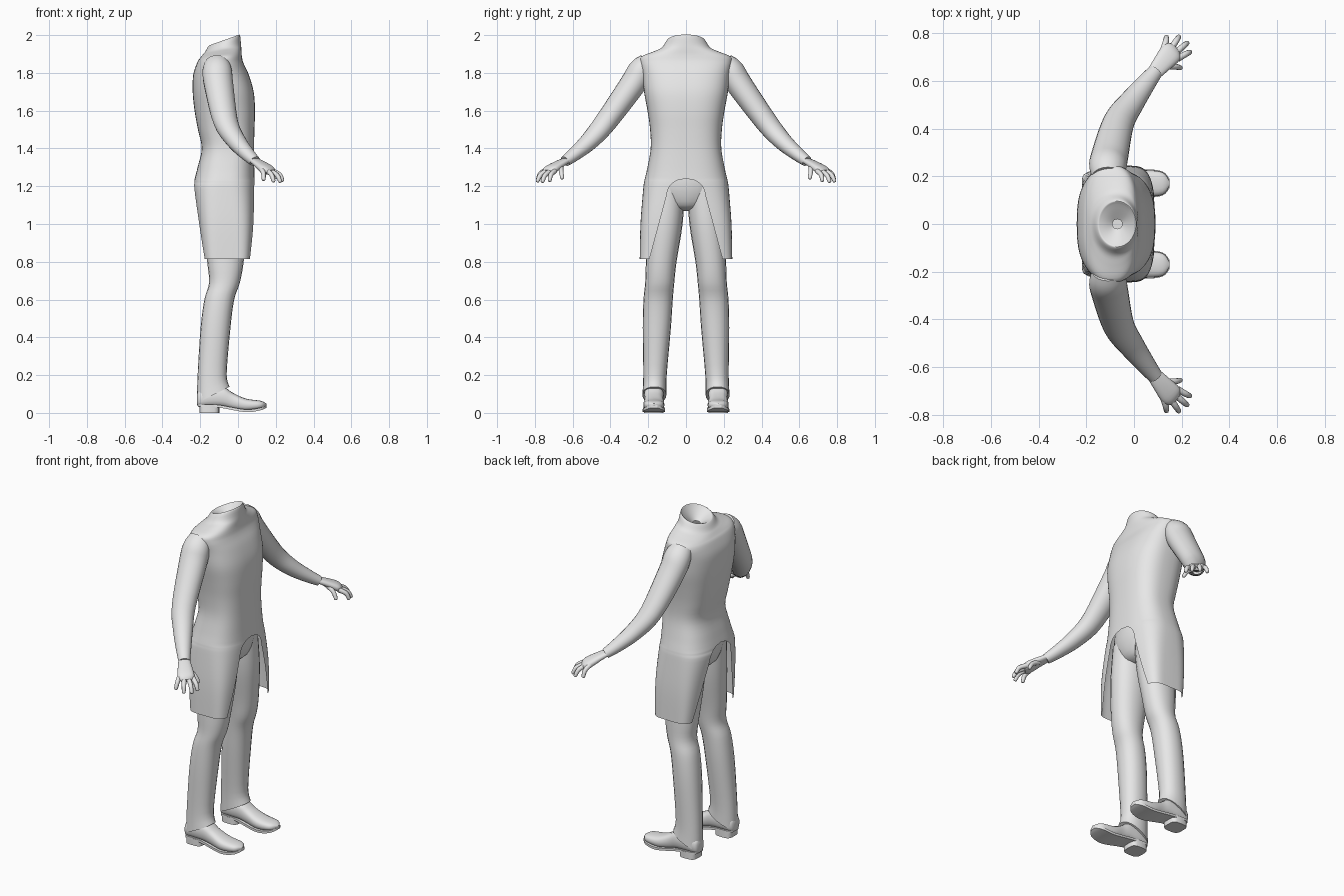
import bpy, bmesh, math
from mathutils import Vector

if "Cube" in bpy.data.objects:
    bpy.data.objects.remove(bpy.data.objects["Cube"])

cloth = bpy.data.materials.new("plain_grey")
cloth.diffuse_color = (0.8, 0.8, 0.8, 1)
cloth.use_nodes = True
cloth.node_tree.nodes["Principled BSDF"].inputs["Base Color"].default_value = cloth.diffuse_color


def refine(rows, n=4):
    """Catmull-Rom smoothing of a list of equal-length number rows."""
    out = []
    for i in range(len(rows) - 1):
        a, b, c, d = (rows[max(i - 1, 0)], rows[i], rows[i + 1],
                      rows[min(i + 2, len(rows) - 1)])
        for k in range(n):
            t = k / n
            out.append([0.5 * (2 * q + (r - p) * t + (2 * p - 5 * q + 4 * r - s) * t * t
                               + (3 * q - p - 3 * r + s) * t ** 3)
                        for p, q, r, s in zip(a, b, c, d)])
    return out + [list(rows[-1])]


def spow(v, e):
    return math.copysign(abs(v) ** e, v)


def oval(center, u, v, n=2.0, count=20):
    """Superellipse ring around a centre, with half axes u and v."""
    angles = [2 * math.pi * k / count for k in range(count)]
    return [center + u * spow(math.cos(a), 2 / n) + v * spow(math.sin(a), 2 / n)
            for a in angles]


def skin(name, rings, closed=True, mirror=True, angle=45):
    """Join rings of points into one surface; closed rings get end caps."""
    bm = bmesh.new()
    grid = [[bm.verts.new(p) for p in ring] for ring in rings]
    m = len(rings[0])
    for r0, r1 in zip(grid, grid[1:]):
        for k in range(m if closed else m - 1):
            j = (k + 1) % m
            bm.faces.new((r0[k], r0[j], r1[j], r1[k]))
    if closed:
        bm.faces.new(grid[0])
        bm.faces.new(grid[-1])
    bmesh.ops.recalc_face_normals(bm, faces=bm.faces)
    me = bpy.data.meshes.new(name)
    bm.to_mesh(me)
    bm.free()
    me.materials.append(cloth)
    for p in me.polygons:
        p.use_smooth = True
    me.set_sharp_from_angle(angle=math.radians(angle))
    ob = bpy.data.objects.new(name, me)
    bpy.context.collection.objects.link(ob)
    if mirror:
        mod = ob.modifiers.new("mirror", 'MIRROR')
        mod.use_axis = (False, True, False)
        mod.merge_threshold = 0.0005
    return ob


def column(name, rows, **kw):
    """Upright loft; rows are z, x0, x1, y0, y1. The cuff rises at the front."""
    rings = []
    for z, x0, x1, y0, y1 in refine(rows):
        hx = (x1 - x0) / 2
        tilt = max(0, 0.22 - z) * 4
        rings.append(oval(Vector(((x0 + x1) / 2, (y0 + y1) / 2, z)),
                          Vector((hx, 0, tilt * hx)), Vector((0, (y1 - y0) / 2, 0)), 2.2))
    return skin(name, rings, **kw)


def tube(name, rows, flat=1.0, n=2.0, count=20):
    """Limb along a path; rows are x, y, z, radius; flat scales the thickness."""
    rows = refine(rows)
    pts = [Vector(r[:3]) for r in rows]
    rings = []
    for i, r in enumerate(rows):
        t = (pts[min(i + 1, len(pts) - 1)] - pts[max(i - 1, 0)]).normalized()
        u = t.cross(Vector((0, 0, 1))).normalized()
        rings.append(oval(pts[i], u * r[3], u.cross(t) * r[3] * flat, n, count))
    return skin(name, rings)


# Tunic rules: arched slit, squarer hem, sloping collar
def slit(z):
    d = max(0, 1.24 - z)
    arch = 1 - min(d / 0.08, 1)
    return 0.1 * math.sqrt(1 - arch * arch) + 0.27 * max(0, d - 0.08)


def squareness(z):
    return max(2, 2.7 + 5.4 * max(0, 1.24 - z) - 8 * max(0, z - 1.85))


# Tunic half: z, x back, x front, half width; last rows fold into the collar
tunic = [
    (0.815, -0.185, 0.072, 0.245), (1.00, -0.21, 0.086, 0.241), (1.18, -0.234, 0.089, 0.227),
    (1.22, -0.232, 0.089, 0.222), (1.24, -0.229, 0.088, 0.218), (1.30, -0.214, 0.086, 0.204),
    (1.40, -0.192, 0.085, 0.187), (1.50, -0.212, 0.087, 0.190), (1.60, -0.23, 0.09, 0.204),
    (1.70, -0.24, 0.083, 0.222), (1.79, -0.237, 0.057, 0.232), (1.85, -0.218, 0.03, 0.244),
    (1.885, -0.20, 0.02, 0.238), (1.91, -0.187, 0.018, 0.175), (1.93, -0.175, 0.016, 0.13),
    (1.972, -0.155, 0.01, 0.10), (1.965, -0.138, -0.002, 0.083), (1.92, -0.09, -0.05, 0.02)]
rings = []
for z, x0, x1, hy in refine(tunic):
    n, tilt = squareness(z), 3.4 * max(0, z - 1.87)
    start = math.asin((slit(z) / hy) ** (n / 2)) if z < 1.2399 else 0
    xc, hx = (x0 + x1) / 2, (x1 - x0) / 2
    ring = []
    for k in range(29):
        a = start + (math.pi - 2 * start) * k / 28
        dx = hx * spow(math.cos(a), 2 / n)
        ring.append(Vector((xc + dx, hy * abs(math.sin(a)) ** (2 / n), z + tilt * dx)))
    rings.append(ring)
skin("tunic", rings, closed=False)

# Trousers: hips and legs
column("trouser_hips", [
    (1.32, -0.19, 0.06, -0.17, 0.17), (1.20, -0.205, 0.065, -0.185, 0.185),
    (1.10, -0.175, 0.035, -0.12, 0.12), (1.07, -0.12, -0.02, -0.04, 0.04)], mirror=False)
column("trouser_leg", [
    (1.20, -0.19, 0.05, 0.004, 0.18), (1.00, -0.18, 0.05, 0.018, 0.20),
    (0.80, -0.163, 0.03, 0.05, 0.212), (0.69, -0.153, 0.01, 0.062, 0.216),
    (0.60, -0.178, -0.02, 0.07, 0.225), (0.45, -0.198, -0.04, 0.08, 0.229),
    (0.20, -0.214, -0.06, 0.102, 0.226), (0.095, -0.218, -0.045, 0.104, 0.231)])

# Shoe upper: x, half width, bottom, top
shoe = [(-0.218, 0.02, 0.05, 0.09), (-0.205, 0.042, 0.03, 0.12), (-0.15, 0.052, 0.03, 0.14),
        (-0.08, 0.052, 0.028, 0.14), (-0.03, 0.05, 0.018, 0.108), (0.04, 0.056, 0.009, 0.076),
        (0.12, 0.047, 0.02, 0.064), (0.15, 0.008, 0.037, 0.05)]
skin("shoe", [oval(Vector((x, 0.17, (z0 + z1) / 2)), Vector((0, w, 0)),
                   Vector((0, 0, (z1 - z0) / 2)), 2.6) for x, w, z0, z1 in refine(shoe)])
# Sole plate and heel block
sole = [(-0.212, 0.025, 0.034), (-0.19, 0.05, 0.032), (-0.10, 0.05, 0.028),
        (0.04, 0.06, 0.004), (0.12, 0.05, 0.014), (0.15, 0.018, 0.027)]
skin("shoe_sole", [[Vector((x, 0.17 + sy * w, z + dz)) for sy, dz in
                    ((-1, 0), (1, 0), (1, 0.014), (-1, 0.014))]
                   for x, w, z in refine(sole)], angle=30)
skin("shoe_heel", [oval(Vector((-0.152, 0.17, z)), Vector((0.053, 0, 0)),
                        Vector((0, 0.052, 0)), 3.5) for z in (0, 0.04)])

# Sleeve and palm
tube("sleeve", [
    (-0.11, 0.20, 1.85, 0.066), (-0.11, 0.24, 1.81, 0.078), (-0.102, 0.285, 1.735, 0.078),
    (-0.065, 0.425, 1.54, 0.066), (-0.01, 0.51, 1.44, 0.054), (0.05, 0.59, 1.37, 0.041),
    (0.09, 0.64, 1.332, 0.032)], flat=0.88)
tube("palm", [(0.08, 0.628, 1.34, 0.03), (0.115, 0.67, 1.318, 0.039),
              (0.155, 0.717, 1.288, 0.047), (0.172, 0.733, 1.273, 0.032)], flat=0.48, n=2.4)

# Fingers: base and tip, with a raised knuckle between them
fingers = {
    "little_finger": ((0.125, 0.735, 1.29), (0.136, 0.788, 1.23)),
    "ring_finger": ((0.15, 0.73, 1.285), (0.19, 0.789, 1.222)),
    "middle_finger": ((0.17, 0.715, 1.28), (0.226, 0.762, 1.22)),
    "index_finger": ((0.185, 0.695, 1.28), (0.238, 0.723, 1.225)),
    "thumb": ((0.12, 0.662, 1.31), (0.199, 0.655, 1.238)),
}
for name, ends in fingers.items():
    base, tip = map(Vector, ends)
    knuckle = base.lerp(tip, 0.6) + Vector((0.003, 0.003, 0.014))
    near = knuckle.lerp(tip, 0.85)
    tube(name, [(*base, 0.014), (*knuckle, 0.0125), (*near, 0.01), (*tip, 0.004)], count=10)
